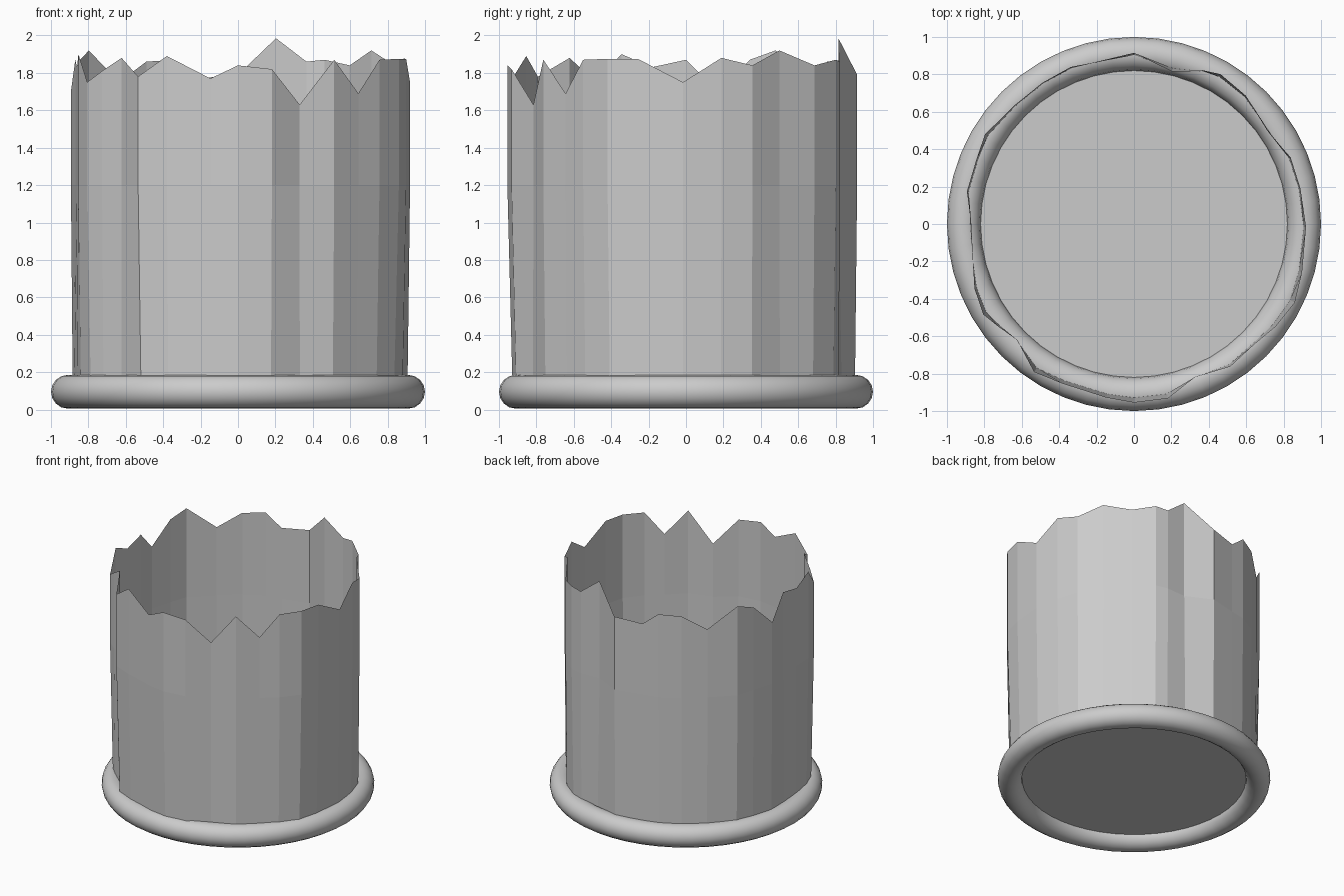
import bpy, bmesh
from math import radians, sin, cos

# Rounded base ring
bpy.ops.mesh.primitive_torus_add(major_radius=0.91, minor_radius=0.09,
                                 major_segments=48, minor_segments=16,
                                 location=(0, 0, 0.095))
ring = bpy.context.object
ring.name = "base_ring"
bpy.ops.object.shade_smooth_by_angle(angle=radians(30))

# Thin floor disc closing the ring
bpy.ops.mesh.primitive_circle_add(vertices=48, radius=0.84, fill_type='NGON',
                                  location=(0, 0, 0.09))
bpy.context.object.name = "floor_disc"

# Broken wall: (angle in degrees, radius, height of the jagged rim)
RIM = [
    (-1, 0.92, 1.75), (12, 0.91, 1.88), (23, 0.91, 1.84), (35, 0.87, 1.92),
    (49, 0.91, 1.84), (60, 0.925, 1.87), (66, 0.90, 1.86), (76, 0.84, 1.985),
    (90, 0.915, 1.79), (104, 0.89, 1.77), (112, 0.905, 1.87), (123, 0.90, 1.86),
    (135, 0.90, 1.75), (149, 0.93, 1.92), (158, 0.91, 1.87), (169, 0.91, 1.70),
    (180, 0.87, 1.87), (192, 0.88, 1.83), (202, 0.92, 1.90), (211, 0.94, 1.75),
    (217, 0.91, 1.81), (225, 0.88, 1.88), (236, 0.955, 1.78), (246, 0.935, 1.89),
    (261, 0.94, 1.77), (270, 0.955, 1.84), (281, 0.95, 1.82), (292, 0.88, 1.63),
    (304, 0.92, 1.87), (315, 0.91, 1.69), (324, 0.935, 1.87), (334, 0.957, 1.875),
    (344, 0.935, 1.875),
]

bm = bmesh.new()
columns = []
for deg, r, top in RIM:
    a = radians(deg)
    foot = 0.90 + 0.6 * (r - 0.91)
    columns.append([bm.verts.new((rad * cos(a), rad * sin(a), z))
                    for rad, z in ((foot, 0.1), (r, 1.2), (r, top))])
for i, col in enumerate(columns):
    nxt = columns[(i + 1) % len(columns)]
    for k in range(2):
        bm.faces.new((col[k], nxt[k], nxt[k + 1], col[k + 1]))
mesh = bpy.data.meshes.new("broken_wall")
bm.to_mesh(mesh)
bm.free()
bpy.context.collection.objects.link(bpy.data.objects.new("broken_wall", mesh))
